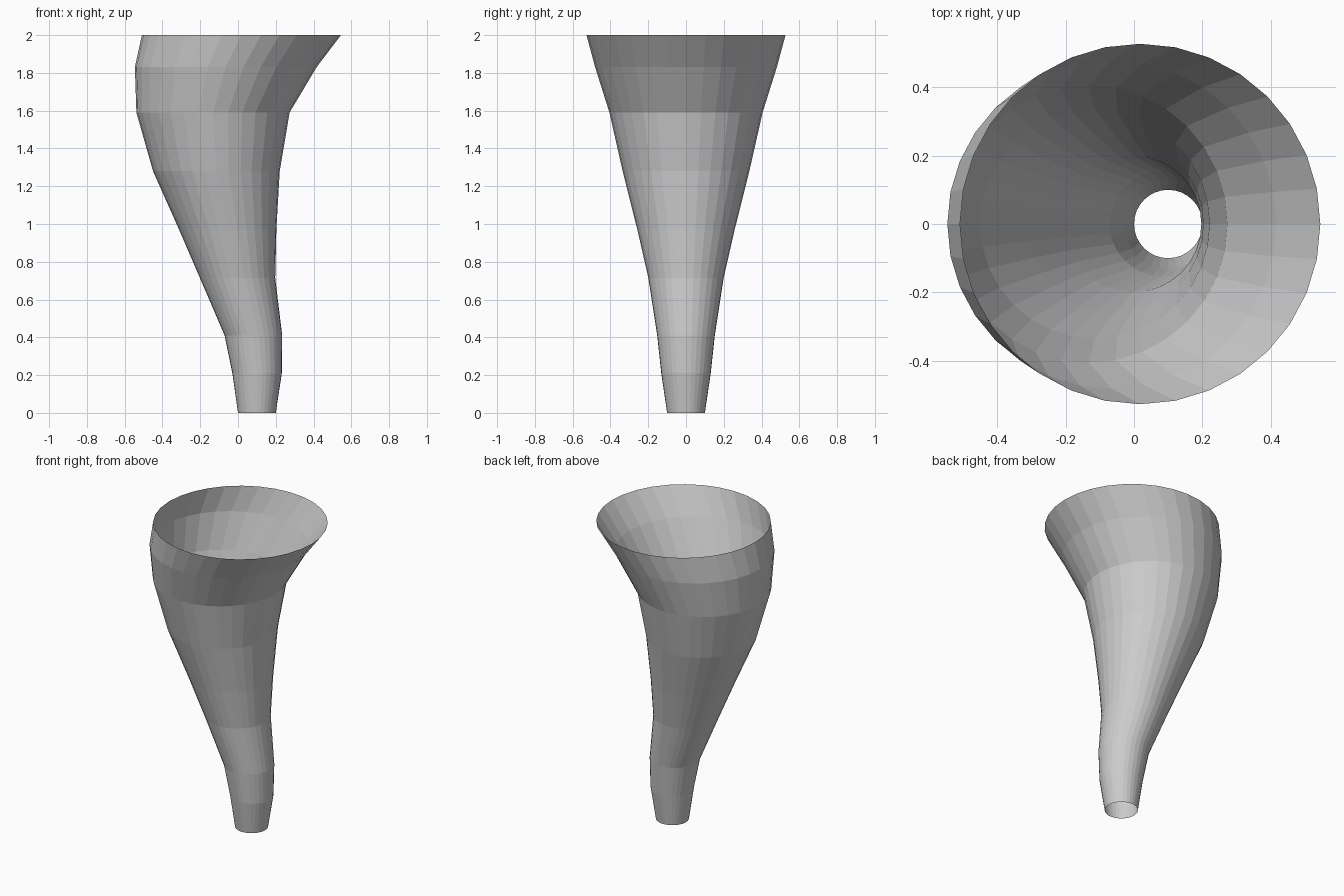
import bpy, bmesh
from math import cos, sin, tau

if "Cube" in bpy.data.objects:
    bpy.data.objects.remove(bpy.data.objects["Cube"])

SIDES = 32
# horn rings: height, left x, right x
RINGS = [
    (0.00, 0.000, 0.200),
    (0.21, -0.030, 0.232),
    (0.41, -0.071, 0.234),
    (0.715, -0.202, 0.197),
    (0.97, -0.312, 0.203),
    (1.28, -0.450, 0.221),
    (1.59, -0.538, 0.273),
    (1.83, -0.546, 0.416),
    (2.00, -0.509, 0.545),
]


def ring(bm, z, left, right):
    cx, r = (left + right) / 2, (right - left) / 2
    return [bm.verts.new((cx + r * cos(tau * i / SIDES), r * sin(tau * i / SIDES), z))
            for i in range(SIDES)]


# open, curved horn: one thin skin, no caps
bm = bmesh.new()
rings = [ring(bm, *row) for row in RINGS]
for low, high in zip(rings, rings[1:]):
    for i in range(SIDES):
        j = (i + 1) % SIDES
        bm.faces.new((low[i], low[j], high[j], high[i]))
mesh = bpy.data.meshes.new("horn")
bm.to_mesh(mesh)
bm.free()
bpy.context.collection.objects.link(bpy.data.objects.new("horn", mesh))
